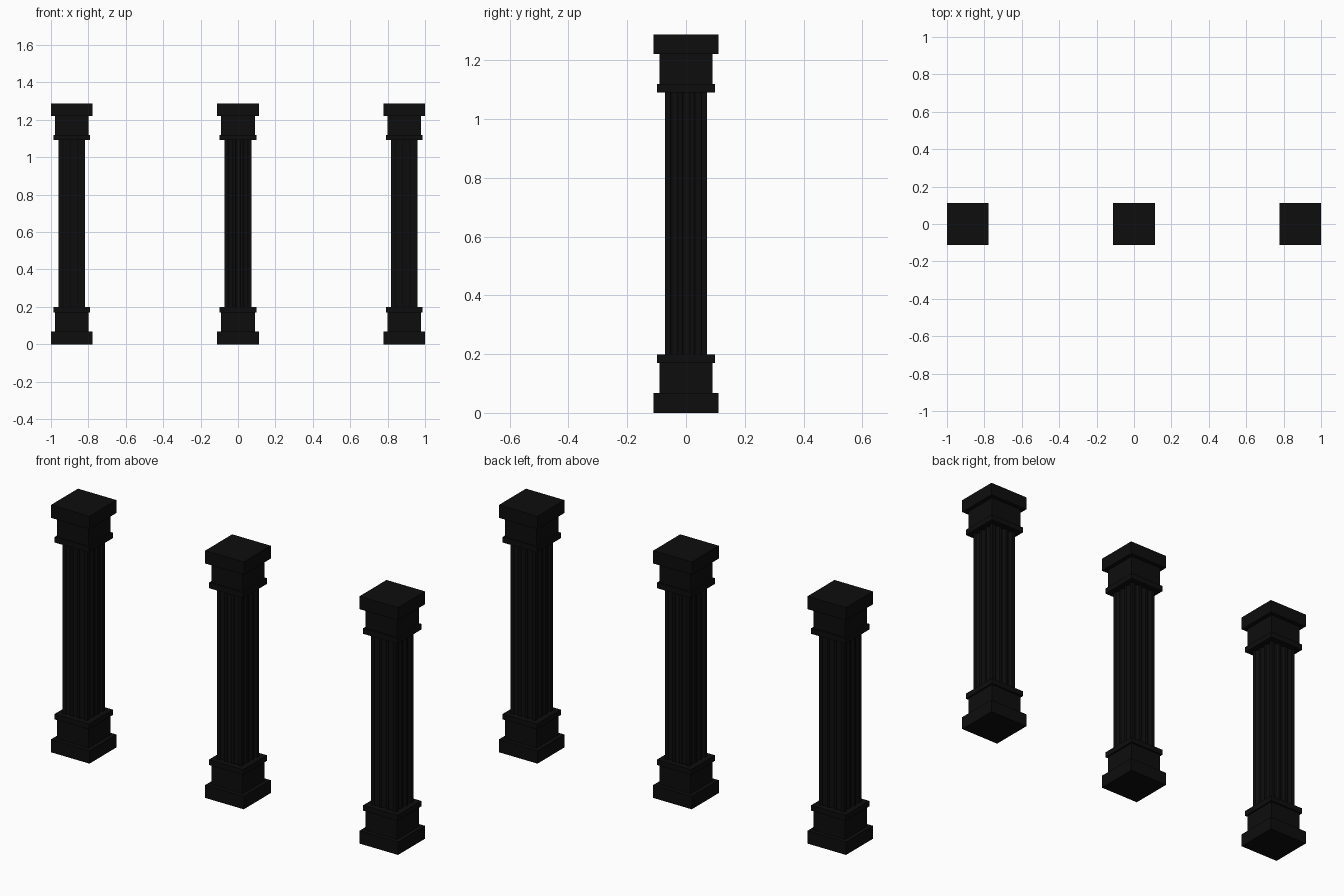
import bpy, bmesh, math

if "Cube" in bpy.data.objects:
    bpy.data.objects.remove(bpy.data.objects["Cube"])

black = bpy.data.materials.new("black_stone")
black.diffuse_color = (0.004, 0.004, 0.004, 1)
black.use_nodes = True
black.node_tree.nodes["Principled BSDF"].inputs["Base Color"].default_value = black.diffuse_color

SHAFT = 0.0715                      # half width of the square shaft
FLUTES, FLUTE_W, FLUTE_D = 3, 0.026, 0.009
PITCH = 0.040


def finish(name, bm, x):
    bmesh.ops.recalc_face_normals(bm, faces=bm.faces[:])
    me = bpy.data.meshes.new(name)
    bm.to_mesh(me)
    bm.free()
    me.materials.append(black)
    ob = bpy.data.objects.new(name, me)
    ob.location.x = x
    bpy.context.collection.objects.link(ob)


def prism(name, outline, z0, z1, x):
    bm = bmesh.new()
    face = bm.faces.new([bm.verts.new((px, py, z0)) for px, py in outline])
    ext = bmesh.ops.extrude_face_region(bm, geom=[face], use_keep_orig=True)
    for v in ext["geom"]:
        if isinstance(v, bmesh.types.BMVert):
            v.co.z = z1
    finish(name, bm, x)


def square(h):
    return [(-h, -h), (h, -h), (h, h), (-h, h)]


def fluted_square():
    # one side with rounded grooves, turned four times around the axis
    side = [(-SHAFT, -SHAFT)]
    for i in range(FLUTES):
        c = (i - (FLUTES - 1) / 2) * PITCH
        for k in range(7):
            a = math.pi * k / 6
            side.append((c - math.cos(a) * FLUTE_W / 2,
                         -SHAFT + math.sin(a) * FLUTE_D))
    pts = []
    for c, s in ((1, 0), (0, 1), (-1, 0), (0, -1)):
        pts += [(x * c - y * s, x * s + y * c) for x, y in side]
    return pts


# name, half width, bottom, top
BLOCKS = [
    ("base_slab", 0.111, 0.0, 0.067),
    ("base_block", 0.09, 0.067, 0.17),
    ("base_collar", 0.0985, 0.17, 0.198),
    ("capital_collar", 0.0985, 1.091, 1.12),
    ("capital_block", 0.09, 1.12, 1.221),
    ("capital_slab", 0.111, 1.221, 1.288),
]

# three identical columns in a row
for side, x in (("left", -0.889), ("middle", 0.0), ("right", 0.889)):
    for name, half, z0, z1 in BLOCKS:
        prism(f"{side}_{name}", square(half), z0, z1, x)
    prism(f"{side}_fluted_shaft", fluted_square(), 0.198, 1.091, x)
